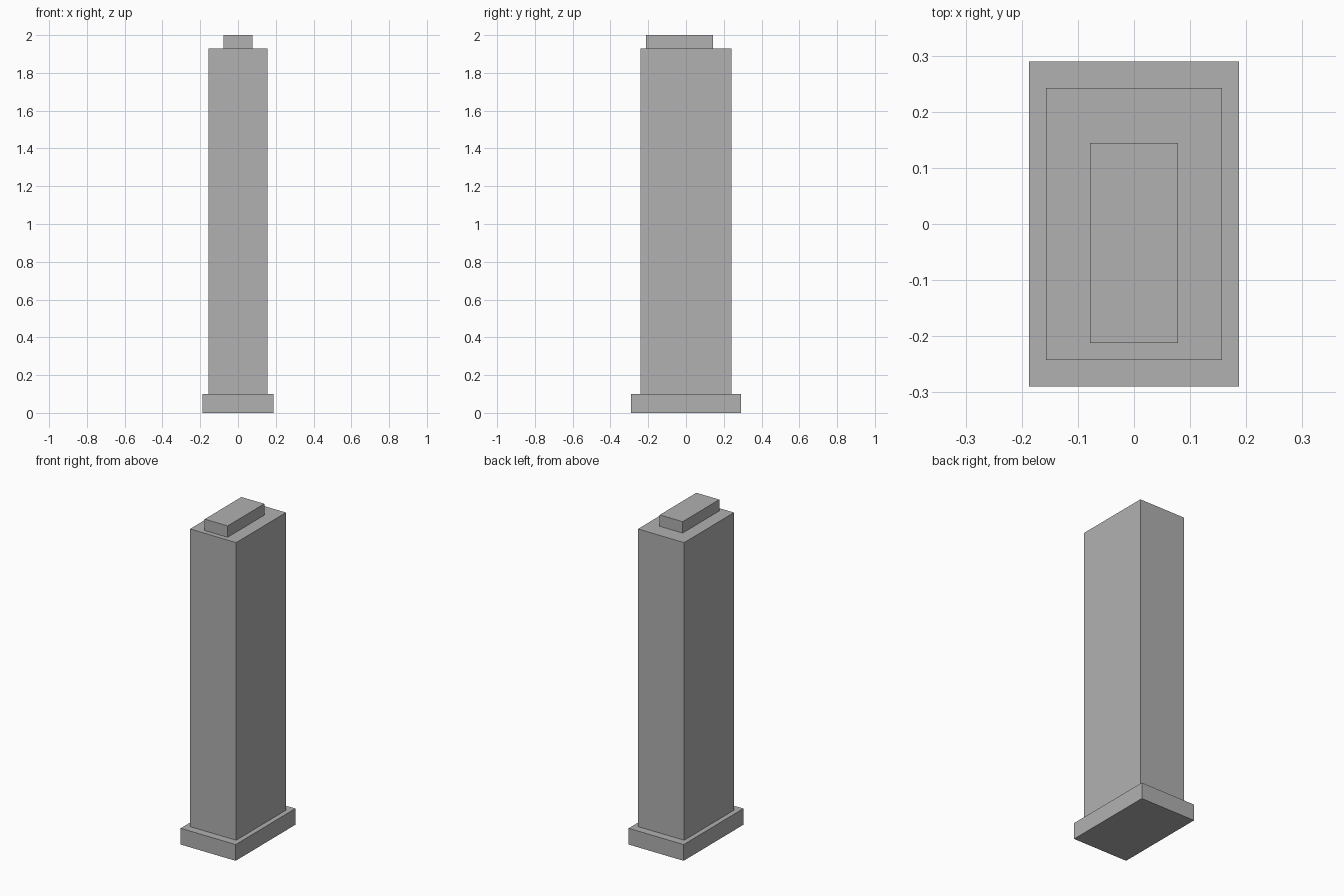
import bpy

if "Cube" in bpy.data.objects:
    bpy.data.objects.remove(bpy.data.objects["Cube"])

# Single grey material
grey = bpy.data.materials.new("concrete_grey")
grey.diffuse_color = (0.44, 0.44, 0.44, 1.0)
grey.use_nodes = True
grey.node_tree.nodes["Principled BSDF"].inputs["Base Color"].default_value = grey.diffuse_color


def box(name, x, y, z):
    """Box spanning the given (min, max) range on each axis."""
    spans = (x, y, z)
    bpy.ops.mesh.primitive_cube_add(size=1, location=[(a + b) / 2 for a, b in spans])
    ob = bpy.context.object
    ob.name = name
    ob.scale = [b - a for a, b in spans]
    bpy.ops.object.transform_apply(location=False, rotation=False, scale=True)
    ob.data.materials.append(grey)
    return ob


# Wide plinth, tall shaft, and rooftop block set towards the front
box("base_plinth", (-0.187, 0.187), (-0.29, 0.29), (0.0, 0.1))
box("tower_shaft", (-0.157, 0.157), (-0.242, 0.242), (0.1, 1.93))
box("roof_block", (-0.078, 0.078), (-0.212, 0.144), (1.93, 2.0))
